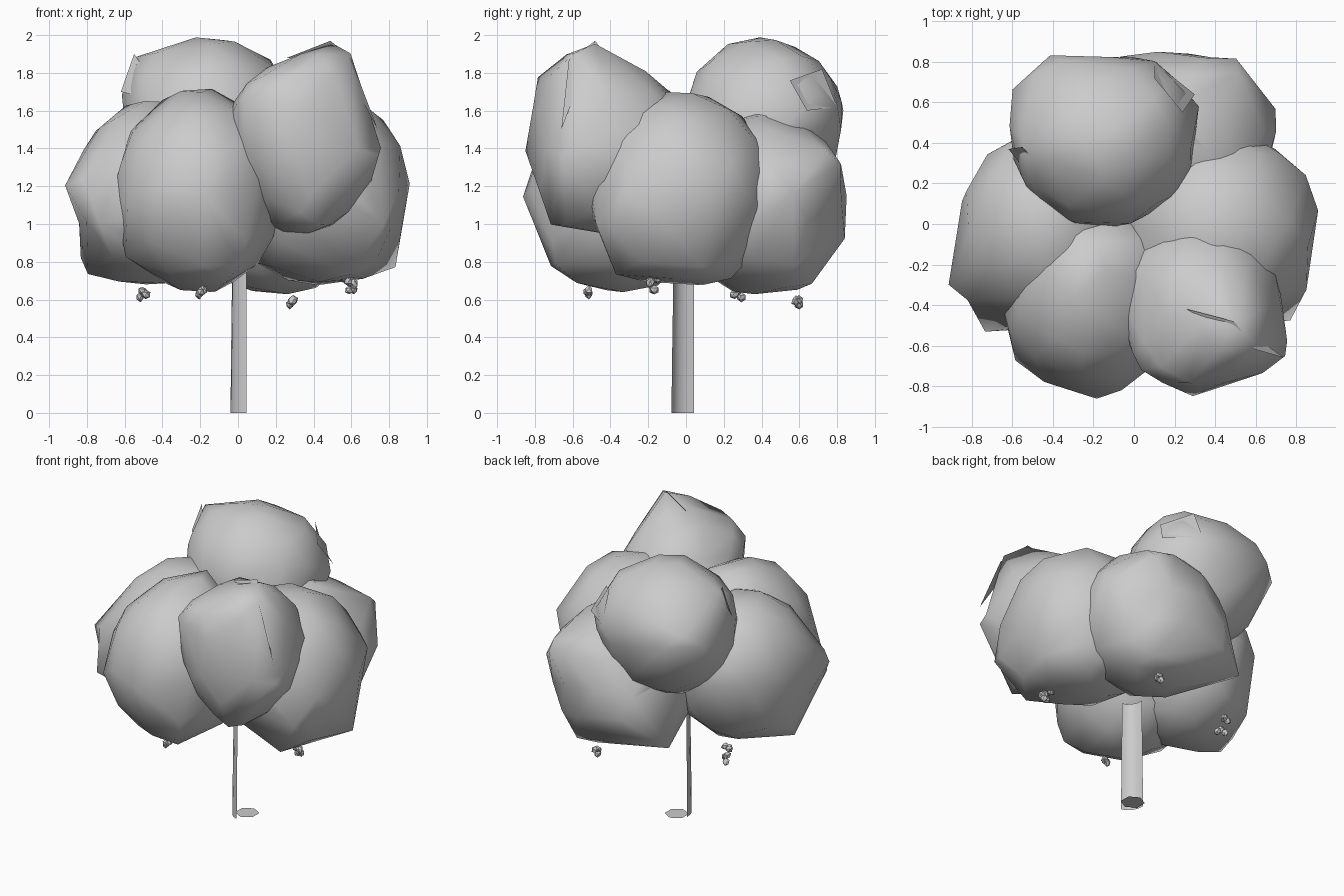
import bpy, bmesh, math, random
from mathutils import Vector

if "Cube" in bpy.data.objects:
    bpy.data.objects.remove(bpy.data.objects["Cube"])

random.seed(4)


def finish(name, bm, angle=40):
    me = bpy.data.meshes.new(name)
    bm.to_mesh(me)
    bm.free()
    ob = bpy.data.objects.new(name, me)
    bpy.context.collection.objects.link(ob)
    bpy.ops.object.select_all(action='DESELECT')
    ob.select_set(True)
    bpy.context.view_layer.objects.active = ob
    bpy.ops.object.shade_smooth_by_angle(angle=math.radians(angle))
    return ob


# Foliage masses: centre, radii, ragged corners
masses = {
    "front_left_foliage": ((-0.21, -0.35, 1.17), (0.44, 0.48, 0.53),
        [(-0.16, -0.845, 1.1), (-0.6, -0.45, 0.85), (-0.2, -0.10, 1.71),
         (-0.58, -0.68, 1.1), (-0.02, -0.7, 0.78)]),
    "front_top_foliage": ((0.33, -0.40, 1.41), (0.40, 0.41, 0.46),
        [(0.43, -0.72, 1.01), (0.26, -0.84, 1.38), (0.74, -0.66, 1.38),
         (0.60, -0.62, 1.86), (0.28, -0.78, 1.77), (0.49, -0.48, 1.96),
         (0.05, -0.72, 1.70), (0.08, -0.5, 1.2)]),
    "back_top_foliage": ((-0.15, 0.40, 1.53), (0.45, 0.42, 0.45),
        [(-0.43, 0.82, 1.6), (-0.61, 0.63, 1.62), (-0.55, 0.4, 1.88),
         (0.09, 0.81, 1.6), (-0.17, 0.39, 1.99), (0.14, 0.62, 1.84),
         (-0.3, 0.77, 1.78), (0.3, 0.62, 1.6)]),
    "left_foliage": ((-0.44, -0.01, 1.17), (0.42, 0.48, 0.49),
        [(-0.91, -0.31, 1.20), (-0.74, -0.52, 1.0), (-0.79, -0.1, 0.74),
         (-0.78, 0.15, 0.85), (-0.60, 0.38, 1.1)]),
    "right_foliage": ((0.42, -0.03, 1.19), (0.485, 0.49, 0.51),
        [(0.82, 0.1, 0.76), (0.78, -0.46, 1.0), (0.6, -0.36, 0.73),
         (0.85, 0.22, 1.30), (0.55, 0.25, 0.72)]),
    "back_right_foliage": ((0.19, 0.39, 1.11), (0.49, 0.45, 0.48),
        [(0.26, 0.85, 0.96), (0.68, 0.60, 1.2), (0.50, 0.81, 1.34),
         (-0.32, 0.66, 0.80), (0.4, 0.65, 0.68), (-0.08, 0.82, 1.0)]),
}


def buried(p, own):
    # true when a point lies well inside another mass
    for name, (c, r, _) in masses.items():
        if name != own and sum(((p[i] - c[i]) / r[i]) ** 2 for i in range(3)) < 0.8:
            return True
    return False


def clump(name, reach=0.26):
    # rounded mass drawn out to its corners, left open where others cover it
    centre, radii, corners = masses[name]
    bm = bmesh.new()
    bmesh.ops.create_icosphere(bm, subdivisions=3, radius=1)
    c, r = Vector(centre), Vector(radii)
    for v in bm.verts:
        d = v.co.normalized() * random.uniform(0.995, 1.015)
        v.co = c + Vector((d.x * r.x, d.y * r.y, d.z * r.z))
    for p in corners:
        p = Vector(p)
        near = min(bm.verts, key=lambda v: (v.co - p).length)
        start, move = near.co.copy(), p - near.co
        for v in bm.verts:
            v.co += move * max(0, 1 - (v.co - start).length / reach)
    inner = [f for f in bm.faces if all(buried(v.co, name) for v in f.verts)]
    bmesh.ops.delete(bm, geom=inner, context='FACES')
    ob = finish(name, bm, 50)
    dec = ob.modifiers.new("coarse", 'DECIMATE')
    dec.ratio = 0.45


for name in masses:
    clump(name)

# Broad leaf sheets lifting off the foliage
sheets = [
    [(0.26, -0.42, 1.88), (0.49, -0.48, 1.97), (0.74, -0.66, 1.50), (0.60, -0.62, 1.87)],
    [(-0.62, 0.37, 1.70), (-0.46, 0.17, 1.66), (-0.48, 0.30, 1.80), (-0.55, 0.38, 1.90)],
    [(0.10, 0.80, 1.62), (0.30, 0.64, 1.60), (0.24, 0.55, 1.76), (0.10, 0.72, 1.82)],
]
bm = bmesh.new()
for pts in sheets:
    bm.faces.new([bm.verts.new(p) for p in pts])
finish("leaf_sheets", bm)

# Trunk: curved strip of bark, a partial shell standing on a flat disc
bm = bmesh.new()
c, rad, n = Vector((0.05, 0.035, 0)), 0.09, 4
rings = []
for z, s in ((0, 1.0), (0.35, 0.96), (0.78, 0.9)):
    ring = []
    for i in range(n + 1):
        a = math.radians(176 + 90 * i / n)
        ring.append(bm.verts.new((c.x + rad * math.cos(a) * s,
                                  c.y + rad * 1.25 * math.sin(a) * s, z)))
    rings.append(ring)
for lo, hi in zip(rings, rings[1:]):
    for i in range(n):
        bm.faces.new((lo[i], lo[i + 1], hi[i + 1], hi[i]))
finish("trunk", bm)

bm = bmesh.new()
bmesh.ops.create_circle(bm, cap_ends=True, segments=6, radius=0.078)
bmesh.ops.translate(bm, vec=(0.045, 0.04, 0.0), verts=bm.verts)
finish("trunk_base", bm)

# Small hanging fruit clusters
clusters = [(-0.52, 0.28, 0.71), (-0.51, 0.28, 0.63), (-0.19, -0.51, 0.635),
            (0.27, 0.60, 0.59), (0.58, -0.17, 0.72), (0.60, -0.19, 0.67)]
bm = bmesh.new()
for p in clusters:
    for k in range(4):
        vs = bmesh.ops.create_icosphere(bm, subdivisions=1, radius=0.024)["verts"]
        off = Vector([random.uniform(-0.022, 0.022) for _ in range(3)])
        for v in vs:
            v.co = v.co * random.uniform(0.75, 1.25) + Vector(p) + off
finish("fruit_clusters", bm, 20)
